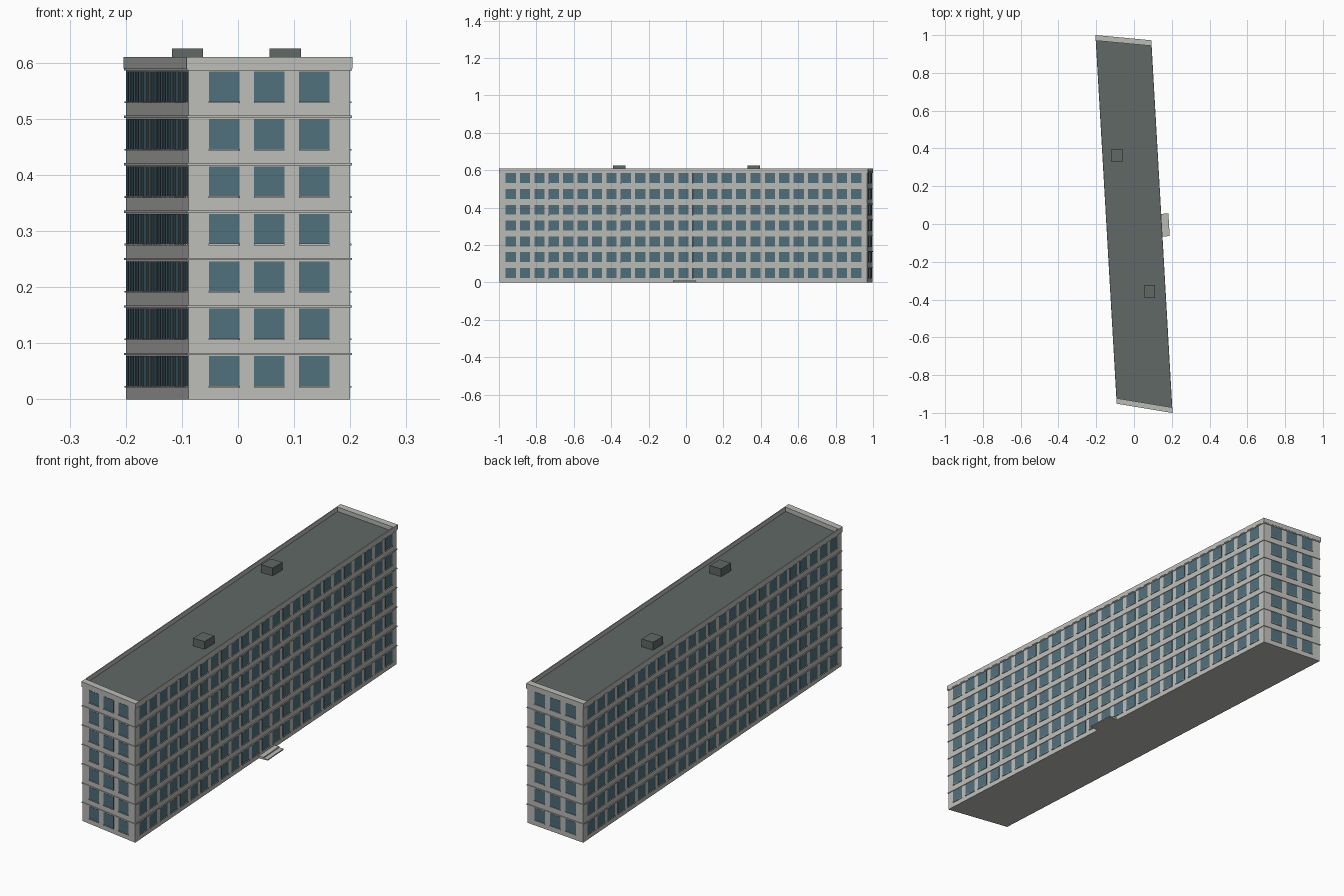
import bpy
import bmesh
from mathutils import Vector

if "Cube" in bpy.data.objects:
    bpy.data.objects.remove(bpy.data.objects["Cube"], do_unlink=True)


def material(name, colour):
    m = bpy.data.materials.new(name)
    m.use_nodes = True
    m.diffuse_color = (*colour, 1)
    m.node_tree.nodes["Principled BSDF"].inputs["Base Color"].default_value = (*colour, 1)
    return m


CONCRETE = material("pale concrete", (0.50, 0.50, 0.475))
GLASS = material("blue grey glass", (0.08, 0.16, 0.20))
ROOFING = material("dark roofing", (0.115, 0.14, 0.128))

# Footprint, counter-clockwise from the front left corner of the plan
PLAN = [Vector(p) for p in ((-0.088, -0.948), (0.2, -0.996), (0.088, 0.969), (-0.2, 0.996))]
FLOORS, STOREY = 7, 0.0845
ROOF_Z, TOP_Z = 0.59, 0.61
UP = Vector((0, 0, 1))


def finish(name, bm, mat):
    bmesh.ops.recalc_face_normals(bm, faces=bm.faces)
    mesh = bpy.data.meshes.new(name)
    bm.to_mesh(mesh)
    bm.free()
    mesh.materials.append(mat)
    obj = bpy.data.objects.new(name, mesh)
    bpy.context.collection.objects.link(obj)
    return obj


def prism(bm, plan, z0, z1):
    """Upright prism over a plan outline."""
    face = bm.faces.new([bm.verts.new((p.x, p.y, z0)) for p in plan])
    ext = bmesh.ops.extrude_face_region(bm, geom=[face], use_keep_orig=True)
    verts = [g for g in ext["geom"] if isinstance(g, bmesh.types.BMVert)]
    bmesh.ops.translate(bm, verts=verts, vec=UP * (z1 - z0))


def grown(plan, d):
    """Outline pushed outwards by d on every side."""
    out = []
    for i, p in enumerate(plan):
        a = (p - plan[i - 1]).normalized()
        b = (plan[(i + 1) % len(plan)] - p).normalized()
        out.append(p + (a - b) * d / abs(a.x * b.y - a.y * b.x))
    return out


def wall_box(bm, start, along, s0, s1, depth, z0, z1):
    """Box standing out from a wall, from s0 to s1 along it."""
    out = Vector((along.y, -along.x))
    a, b = start + along * s0, start + along * s1
    prism(bm, [a - out * 0.002, a + out * depth, b + out * depth, b - out * 0.002], z0, z1)


# Main block
bm = bmesh.new()
prism(bm, PLAN, 0, ROOF_Z - 0.002)
finish("main_walls", bm, CONCRETE)

# String course above each storey
bm = bmesh.new()
for f in range(FLOORS):
    z = 0.079 + f * STOREY
    prism(bm, grown(PLAN, 0.003), z, z + 0.004)
finish("string_courses", bm, CONCRETE)

# Windows and sills: three bays on the ends, twenty-five on the long sides
panes, sills = bmesh.new(), bmesh.new()
for i, start in enumerate(PLAN):
    edge = PLAN[(i + 1) % 4] - start
    along, length = edge.normalized(), edge.length
    bays, margin = (3, 0.037) if i % 2 == 0 else (25, 0.031)
    width = 0.055
    pitch = (length - 2 * margin - width) / (bays - 1)
    for f in range(FLOORS):
        z = 0.024 + f * STOREY
        for b in range(bays):
            s = margin + b * pitch
            wall_box(panes, start, along, s, s + width, 0.001, z, z + 0.053)
            wall_box(sills, start, along, s, s + width, 0.004, z - 0.003, z)
finish("windows", panes, GLASS)
finish("window_sills", sills, CONCRETE)

# Parapet ring, broad at the ends and thin along the sides
bm = bmesh.new()
outer = grown(PLAN, 0.004)
inner = [p * 0.97 for p in outer]
rings = [[bm.verts.new((p.x, p.y, z)) for p in loop]
         for loop, z in ((outer, ROOF_Z), (outer, TOP_Z), (inner, TOP_Z), (inner, ROOF_Z))]
for r in range(4):
    low, high = rings[r], rings[(r + 1) % 4]
    for i in range(4):
        j = (i + 1) % 4
        bm.faces.new((low[i], low[j], high[j], high[i]))
finish("parapet", bm, CONCRETE)

# Roof deck
bm = bmesh.new()
prism(bm, [p * 0.972 for p in outer], ROOF_Z - 0.004, ROOF_Z + 0.001)
finish("roof_deck", bm, ROOFING)

# Two rooftop housings
for name, x, y in (("rear_roof_housing", -0.09, 0.362), ("front_roof_housing", 0.084, -0.357)):
    bm = bmesh.new()
    corners = [Vector((x + sx * 0.028, y + sy * 0.034))
               for sx, sy in ((-1, -1), (1, -1), (1, 1), (-1, 1))]
    prism(bm, corners, ROOF_Z, 0.625)
    finish(name, bm, ROOFING)

# Entrance steps at the middle of the left side
bm = bmesh.new()
side = (PLAN[2] - PLAN[1]).normalized()
middle = (PLAN[1] + PLAN[2]) / 2 + side * 0.007
wall_box(bm, middle, side, -0.06, 0.06, 0.042, 0, 0.005)
wall_box(bm, middle, side, -0.06, 0.06, 0.022, 0.005, 0.01)
finish("entrance_steps", bm, CONCRETE)
